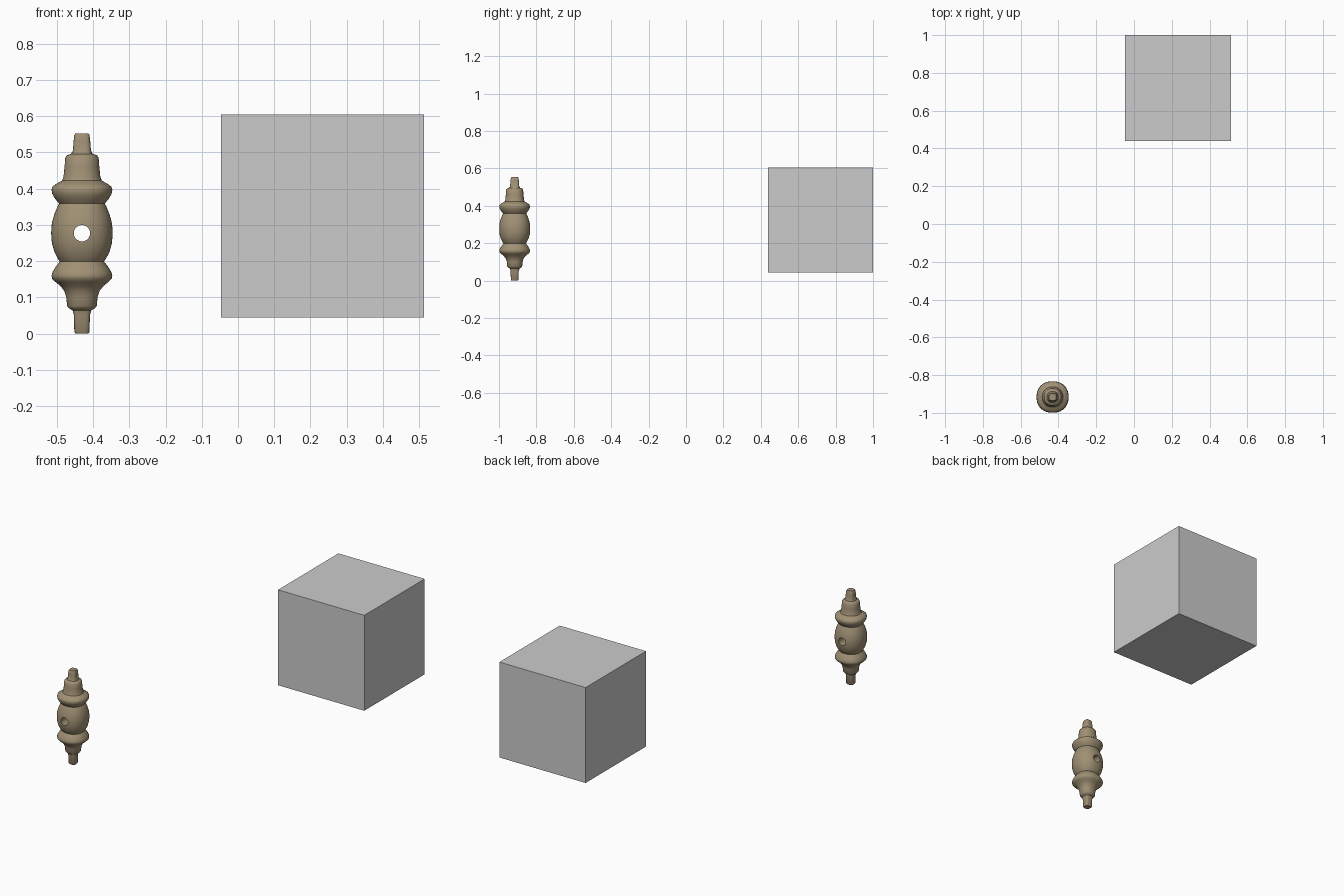
import bpy, bmesh, math

if "Cube" in bpy.data.objects:
    bpy.data.objects.remove(bpy.data.objects["Cube"])


def material(name, rgb):
    m = bpy.data.materials.new(name)
    m.diffuse_color = (*rgb, 1)
    m.use_nodes = True
    m.node_tree.nodes["Principled BSDF"].inputs["Base Color"].default_value = m.diffuse_color
    return m


tan = material("tan clay", (0.35, 0.28, 0.175))
grey = material("light grey", (0.6, 0.6, 0.6))
CX, CY, N = -0.431, -0.916, 64


def add_object(name, bm, mat):
    bmesh.ops.recalc_face_normals(bm, faces=bm.faces)
    me = bpy.data.meshes.new(name)
    bm.to_mesh(me)
    bm.free()
    me.materials.append(mat)
    ob = bpy.data.objects.new(name, me)
    bpy.context.collection.objects.link(ob)
    return ob


# Turned bead: (z, radius, squareness), 2 is round and higher is squarer
profile = [(0, .018, 4), (.004, .021, 4), (.05, .022, 4), (.064, .026, 3), (.07, .036, 2.3),
           (.076, .041, 2.2), (.10, .043, 2.2), (.118, .049, 2.2), (.132, .060, 2.2),
           (.143, .074, 2.2), (.151, .082, 2.2), (.160, .084, 2.2), (.170, .081, 2.2),
           (.185, .072, 2.2), (.199, .061, 2.2), (.206, .066, 2.2), (.225, .076, 2.2),
           (.25, .083, 2.2), (.278, .085, 2.2), (.305, .083, 2.2), (.33, .076, 2.2),
           (.352, .067, 2.2), (.359, .063, 2.2), (.372, .074, 2.2), (.386, .082, 2.2),
           (.397, .084, 2.2), (.406, .081, 2.2), (.414, .070, 2.2), (.422, .055, 2.2),
           (.432, .051, 2.2), (.46, .048, 2.2), (.486, .046, 2.2), (.492, .042, 2.2),
           (.496, .030, 2.5), (.505, .025, 4), (.53, .023, 4), (.548, .021, 4), (.553, .018, 4)]
bm = bmesh.new()
rings = []
for z, r, p in profile:
    ring = []
    for i in range(N):
        c, s = math.cos(math.tau * i / N), math.sin(math.tau * i / N)
        k = r / (abs(c) ** p + abs(s) ** p) ** (1 / p)
        ring.append(bm.verts.new((CX + k * c, CY + k * s * 0.98, z)))
    rings.append(ring)
for a, b in zip(rings, rings[1:]):
    for i in range(N):
        j = (i + 1) % N
        bm.faces.new((a[i], a[j], b[j], b[i]))
bm.faces.new(rings[0])
bm.faces.new(rings[-1])
bead = add_object("turned_bead", bm, tan)

# Stringing hole from front to back
bpy.ops.mesh.primitive_cylinder_add(vertices=32, radius=.0225, depth=.4,
                                    location=(CX, CY, .277), rotation=(math.pi / 2, 0, 0))
cutter = bpy.context.object
cutter.name = "hole_cutter"
cutter.data.materials.append(tan)
cut = bead.modifiers.new("hole", 'BOOLEAN')
cut.object, cut.operation, cut.solver = cutter, 'DIFFERENCE', 'EXACT'
bpy.ops.object.select_all(action='DESELECT')
bead.select_set(True)
bpy.context.view_layer.objects.active = bead
bpy.ops.object.modifier_apply(modifier="hole")
bpy.data.objects.remove(cutter)
bpy.ops.object.shade_smooth_by_angle(angle=math.radians(40))

# Plain floating cube
bm = bmesh.new()
bmesh.ops.create_cube(bm, size=.561)
bmesh.ops.translate(bm, vec=(.2335, .7195, .325), verts=bm.verts)
add_object("cube", bm, grey)
